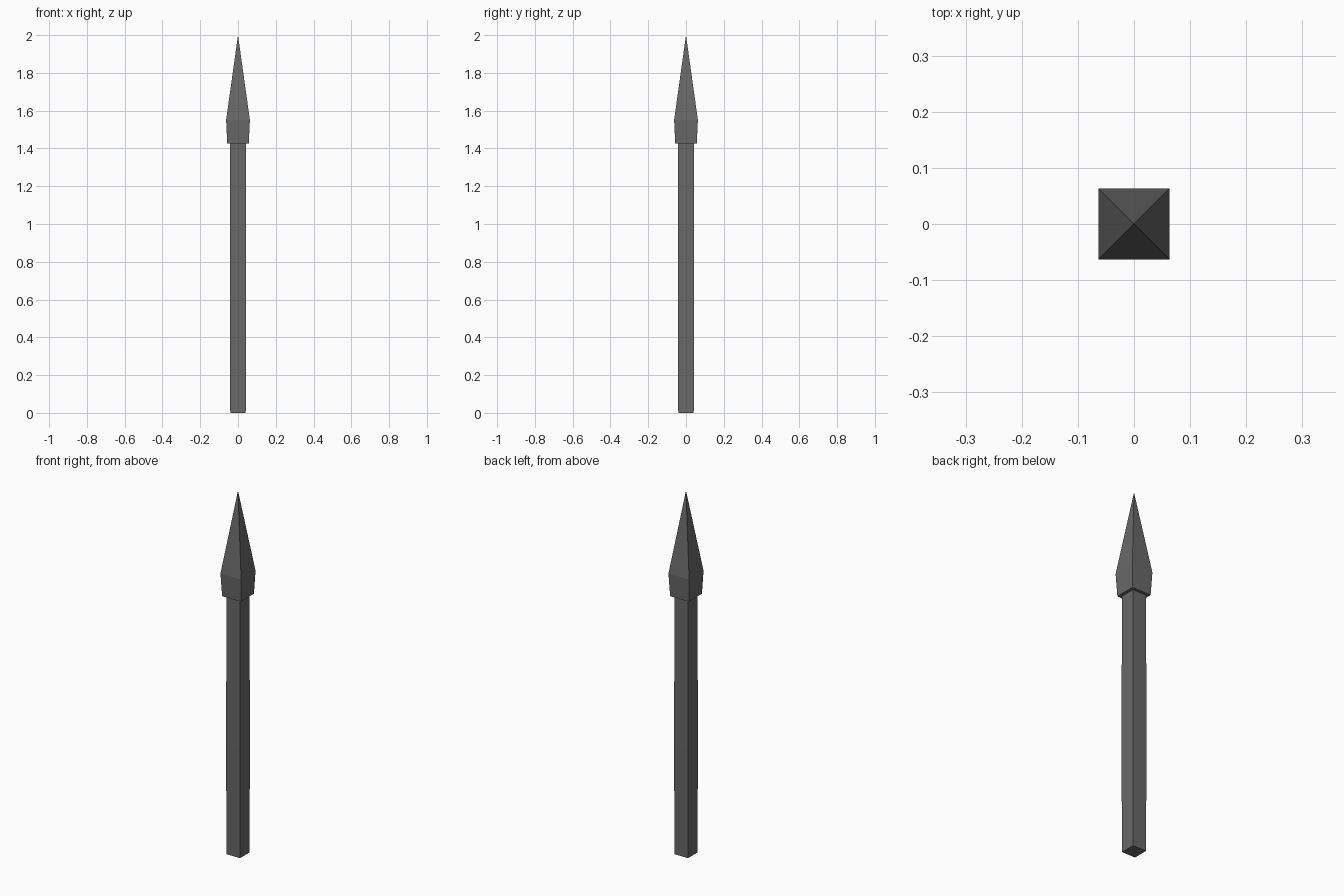
import bpy
import bmesh

cube = bpy.data.objects.get("Cube")
if cube:
    bpy.data.objects.remove(cube, do_unlink=True)

# Single dark iron colour
iron = bpy.data.materials.new("dark_iron")
iron.use_nodes = True
colour = (0.14, 0.14, 0.14, 1)
iron.diffuse_color = colour
iron.node_tree.nodes["Principled BSDF"].inputs["Base Color"].default_value = colour


def square_loft(name, profile):
    """Loft square rings through (half_width, height); zero width makes a point."""
    bm = bmesh.new()
    rings = []
    for w, z in profile:
        corners = [(-w, -w), (w, -w), (w, w), (-w, w)] if w else [(0, 0)]
        rings.append([bm.verts.new((x, y, z)) for x, y in corners])
    for low, high in zip(rings, rings[1:]):
        for i in range(4):
            j = (i + 1) % 4
            top = [high[j], high[i]] if len(high) == 4 else [high[0]]
            bm.faces.new([low[i], low[j]] + top)
    bm.faces.new(rings[0][::-1])
    if len(rings[-1]) == 4:
        bm.faces.new(rings[-1])
    mesh = bpy.data.meshes.new(name)
    bm.to_mesh(mesh)
    bm.free()
    mesh.materials.append(iron)
    obj = bpy.data.objects.new(name, mesh)
    bpy.context.collection.objects.link(obj)
    return obj


# Slightly swelling square shaft, seated just inside the head
square_loft("shaft", [(0.041, 0), (0.043, 0.6), (0.041, 1.44)])

# Four-sided spear head: flared socket, then a long point
square_loft("spear_head", [(0.057, 1.425), (0.063, 1.55), (0, 2)])
